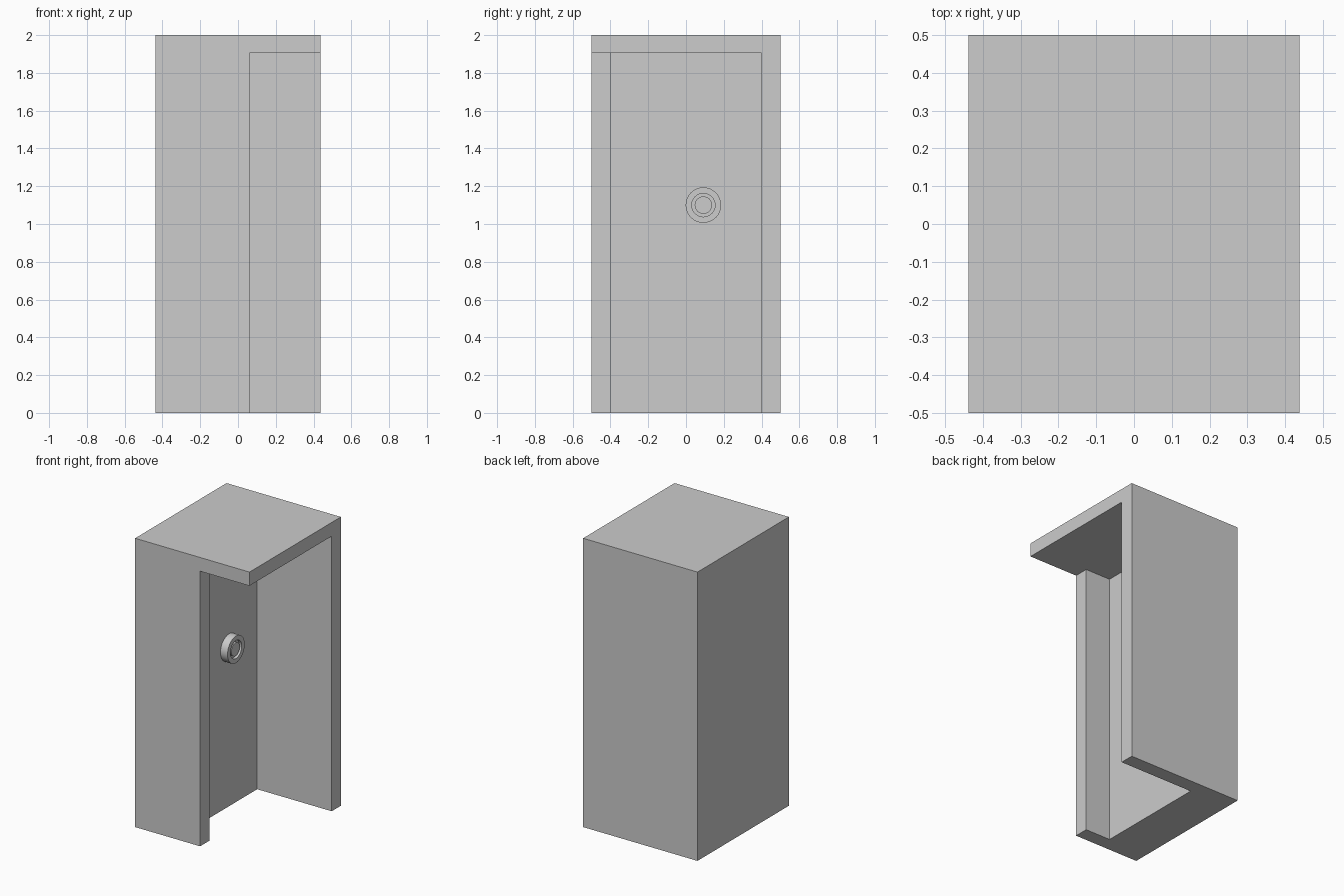
import bpy, bmesh, math
from mathutils import Matrix

cube = bpy.data.objects.get("Cube")
if cube:
    bpy.data.objects.remove(cube)

HALF_X, HALF_Y, HEIGHT = 0.438, 0.5, 2.0
PANEL_X, JAMB_X, INNER_Y, CEILING = -0.133, 0.06, 0.4, 1.905

grey = bpy.data.materials.new("light_grey")
grey.use_nodes = True
grey.diffuse_color = (0.604, 0.604, 0.604, 1)
grey.node_tree.nodes["Principled BSDF"].inputs["Base Color"].default_value = grey.diffuse_color


def make_object(name, bm):
    bmesh.ops.recalc_face_normals(bm, faces=bm.faces)
    mesh = bpy.data.meshes.new(name)
    bm.to_mesh(mesh)
    bm.free()
    mesh.materials.append(grey)
    obj = bpy.data.objects.new(name, mesh)
    bpy.context.collection.objects.link(obj)
    return obj


def extrude_plan(name, plan, bottom, top):
    bm = bmesh.new()
    face = bm.faces.new([bm.verts.new((x, y, bottom)) for x, y in plan])
    grown = bmesh.ops.extrude_face_region(bm, geom=[face])["geom"]
    verts = [g for g in grown if isinstance(g, bmesh.types.BMVert)]
    bmesh.ops.translate(bm, verts=verts, vec=(0, 0, top - bottom))
    return make_object(name, bm)


# Booth body: solid block with an alcove open to the right and part of the front
body = extrude_plan("booth_body", [(-HALF_X, -HALF_Y), (HALF_X, -HALF_Y),
                                   (HALF_X, HALF_Y), (-HALF_X, HALF_Y)], 0, HEIGHT)
cutter = extrude_plan("alcove_cutter", [(PANEL_X, -INNER_Y), (JAMB_X, -INNER_Y), (JAMB_X, -1),
                                        (1, -1), (1, INNER_Y), (PANEL_X, INNER_Y)], -0.2, CEILING)
cut = body.modifiers.new("alcove", "BOOLEAN")
cut.operation = "DIFFERENCE"
cut.solver = "EXACT"
cut.object = cutter
bpy.context.view_layer.objects.active = body
body.select_set(True)
bpy.ops.object.modifier_apply(modifier=cut.name)
bpy.data.objects.remove(cutter)

# Round button on the inner panel: rim, groove and centre, turned about x
profile = [(0, 0.094), (0.054, 0.094), (0.054, 0.062), (0.034, 0.062),
           (0.034, 0.046), (0.05, 0.046), (0.05, 0)]
bm = bmesh.new()
verts = [bm.verts.new((x, 0, r)) for x, r in profile]
edges = [bm.edges.new(pair) for pair in zip(verts, verts[1:])]
bmesh.ops.spin(bm, geom=verts + edges, cent=(0, 0, 0), axis=(1, 0, 0),
               angle=math.tau, steps=32)
bmesh.ops.remove_doubles(bm, verts=bm.verts, dist=0.0001)
rim = [e for e in bm.edges if e.is_boundary]
bmesh.ops.holes_fill(bm, edges=rim, sides=0)
bmesh.ops.transform(bm, matrix=Matrix.Translation((PANEL_X, 0.092, 1.1)), verts=bm.verts)
button = make_object("round_button", bm)
bpy.ops.object.select_all(action="DESELECT")
button.select_set(True)
bpy.context.view_layer.objects.active = button
bpy.ops.object.shade_smooth_by_angle(angle=math.radians(30))
